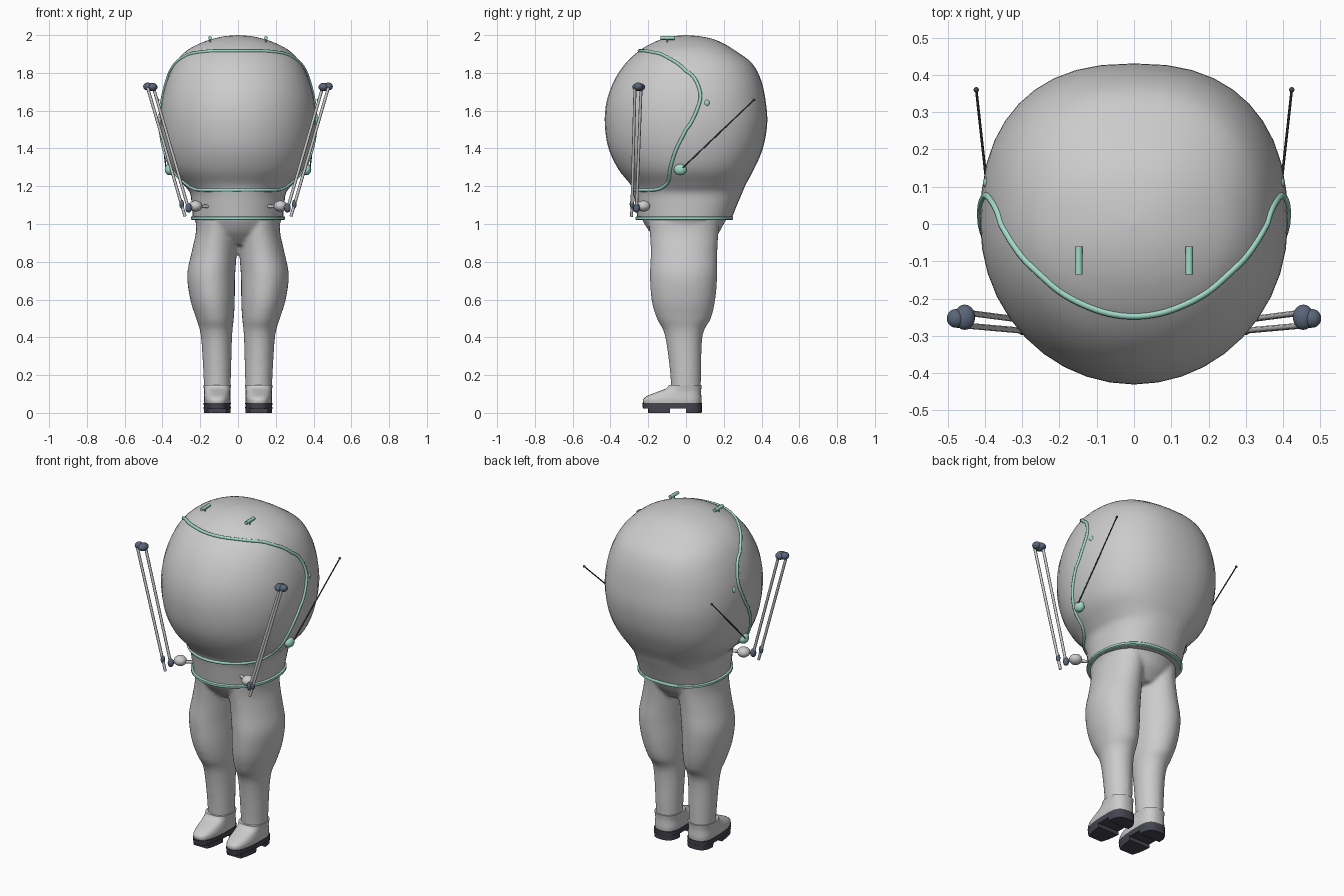
import bpy, bmesh, math
from mathutils import Vector, Matrix

if "Cube" in bpy.data.objects:
    bpy.data.objects.remove(bpy.data.objects["Cube"])


def material(name, rgb):
    m = bpy.data.materials.new(name)
    m.diffuse_color = (*rgb, 1)
    m.use_nodes = True
    m.node_tree.nodes["Principled BSDF"].inputs["Base Color"].default_value = m.diffuse_color
    return m


GREEN = material("mint trim", (0.36, 0.70, 0.58))
NAVY = material("dark blue", (0.10, 0.13, 0.19))
BLACK = material("sole rubber", (0.06, 0.06, 0.08))


def finish(name, bm, mat=None, smooth=True):
    bmesh.ops.recalc_face_normals(bm, faces=bm.faces)
    me = bpy.data.meshes.new(name)
    bm.to_mesh(me)
    bm.free()
    ob = bpy.data.objects.new(name, me)
    bpy.context.collection.objects.link(ob)
    if mat:
        me.materials.append(mat)
    if smooth:
        bpy.context.view_layer.objects.active = ob
        bpy.ops.object.select_all(action='DESELECT')
        ob.select_set(True)
        bpy.ops.object.shade_smooth_by_angle(angle=math.radians(40))
    return ob


def spline(rows, sub):
    """Catmull-Rom through rows of numbers."""
    out = []
    for i in range(len(rows) - 1):
        a, b, c, d = rows[max(i - 1, 0)], rows[i], rows[i + 1], rows[min(i + 2, len(rows) - 1)]
        for k in range(sub):
            t = k / sub
            out.append([0.5 * (2 * q + (r - p) * t + (2 * p - 5 * q + 4 * r - s) * t * t
                               + (3 * q - p - 3 * r + s) * t ** 3)
                        for p, q, r, s in zip(a, b, c, d)])
    return out + [list(rows[-1])]


def ring_point(row, ang, n_front=2.0, n_back=2.4):
    """row = z, centre x, half width, front y, back y; angle 0 is the front."""
    z, cx, w, yf, yb = row
    s, c = math.sin(ang), math.cos(ang)
    e = 2 / (n_front if c >= 0 else n_back)
    x = math.copysign(abs(s) ** e, s) * w
    y = abs(c) ** e * (yf if c >= 0 else yb)
    return Vector((cx + x, y, z))


def loft(bm, rows, seg=40, **kw):
    loops = [[bm.verts.new(ring_point(r, 2 * math.pi * i / seg, **kw)) for i in range(seg)] for r in rows]
    for a, b in zip(loops, loops[1:]):
        for i in range(seg):
            j = (i + 1) % seg
            bm.faces.new((a[i], a[j], b[j], b[i]))
    bm.faces.new(loops[0])
    bm.faces.new(loops[-1])


def tube(name, pts, r, mat=None, cyclic=False):
    cu = bpy.data.curves.new(name, 'CURVE')
    cu.dimensions = '3D'
    cu.bevel_depth = r
    cu.bevel_resolution = 2
    cu.use_fill_caps = True
    sp = cu.splines.new('POLY')
    sp.points.add(len(pts) - 1)
    for p, q in zip(sp.points, pts):
        p.co = (*q, 1)
    sp.use_cyclic_u = cyclic
    if mat:
        cu.materials.append(mat)
    ob = bpy.data.objects.new(name, cu)
    bpy.context.collection.objects.link(ob)


def blobs(name, parts, mat=None):
    """Ellipsoids given as (centre, radii)."""
    bm = bmesh.new()
    for c, r in parts:
        bmesh.ops.create_uvsphere(bm, u_segments=20, v_segments=12, radius=1,
                                  matrix=Matrix.Translation(c) @ Matrix.Diagonal((*r, 1)))
    return finish(name, bm, mat)


# Egg-shaped body with its waist
BODY = spline([(1.02, 0, .238, -.255, .238), (1.10, 0, .245, -.268, .27), (1.165, 0, .255, -.28, .298),
               (1.21, 0, .29, -.295, .317), (1.29, 0, .358, -.358, .36), (1.40, 0, .396, -.410, .407),
               (1.53, 0, .412, -.430, .430), (1.65, 0, .405, -.420, .422), (1.76, 0, .377, -.380, .398),
               (1.85, 0, .334, -.320, .350), (1.915, 0, .275, -.250, .265), (1.955, 0, .205, -.185, .200),
               (1.98, 0, .135, -.125, .140), (1.994, 0, .07, -.065, .07), (2.0, 0, .004, -.004, .004)], 4)
bm = bmesh.new()
loft(bm, BODY)
finish("body", bm)


def on_body(ang, z):
    for a, b in zip(BODY, BODY[1:]):
        if a[0] <= z <= b[0]:
            t = (z - a[0]) / (b[0] - a[0])
            return ring_point([p + (q - p) * t for p, q in zip(a, b)], ang)


# Trim around the face panel: (angle from front, height)
half = spline([(0, 1.917), (15, 1.917), (30, 1.916), (45, 1.91), (60, 1.90), (72, 1.878), (82, 1.85),
               (90, 1.81), (95, 1.76), (97.5, 1.68), (95, 1.60), (90, 1.50), (83, 1.40), (77, 1.30),
               (72, 1.225), (61, 1.188), (45, 1.18), (25, 1.18), (0, 1.18)], 4)
right = [on_body(math.radians(a), z) for a, z in half]
left = [Vector((-p.x, p.y, p.z)) for p in reversed(right[1:-1])]
tube("face_panel_trim", right + left, .009, GREEN, True)

# Waist ring
bm = bmesh.new()
loft(bm, [(1.021, 0, .243, -.262, .243), (1.025, 0, .25, -.268, .25),
          (1.037, 0, .25, -.268, .25), (1.041, 0, .243, -.262, .247)], 48)
finish("waist_ring", bm, GREEN)

# Hips and legs fused into one smooth skin
LEG = [(.06, .11, .068, -.078, .078), (.2, .11, .073, -.083, .08), (.41, .114, .083, -.112, .088),
       (.5, .122, .100, -.155, .132), (.6, .135, .118, -.183, .155), (.73, .142, .127, -.191, .166),
       (.85, .126, .12, -.187, .166), (.95, .112, .112, -.192, .172), (1.03, .11, .11, -.2, .18)]
HIPS = [(.89, 0, .12, -.12, .12), (.95, 0, .20, -.185, .172), (1.0, 0, .222, -.22, .2),
        (1.04, 0, .237, -.24, .225)]
bm = bmesh.new()
for s in (1, -1):
    loft(bm, spline([(z, s * c, w, f, b) for z, c, w, f, b in LEG], 4), 32, n_back=2.0)
loft(bm, spline(HIPS, 3), 32, n_back=2.0)
legs = finish("legs", bm)
rm = legs.modifiers.new("fuse", 'REMESH')
rm.mode = 'VOXEL'
rm.voxel_size = .01
rm.use_smooth_shade = True
sm = legs.modifiers.new("soften", 'SMOOTH')
sm.factor = .5
sm.iterations = 6

for s, side in ((1, "right"), (-1, "left")):
    fx = .11 * s

    # Boot upper
    bm = bmesh.new()
    loft(bm, spline([(.045, fx, .068, -.225, .08), (.07, fx, .071, -.228, .082), (.09, fx, .070, -.205, .081),
                     (.112, fx, .069, -.15, .08), (.13, fx, .071, -.105, .081),
                     (.147, fx, .074, -.09, .083)], 3), 32, n_front=2.7)
    finish(side + "_boot", bm)

    # Sole with separate toe and heel pads
    bm = bmesh.new()
    for lo, hi, y0, y1 in ((.022, .052, -1, 1), (0, .03, -.20, -.085), (0, .03, .0, 1)):
        first = len(bm.verts)
        loft(bm, [(lo, fx, .070, -.228, .083), (hi, fx, .072, -.232, .085)], 40, n_front=2.7, n_back=2.7)
        bm.verts.ensure_lookup_table()
        for v in bm.verts[first:]:
            v.co.y = min(max(v.co.y, y0), y1)
    bmesh.ops.dissolve_degenerate(bm, dist=1e-5, edges=bm.edges)
    finish(side + "_sole", bm, BLACK)

    # Arm: shoulder ball, elbow, twin rods, fist
    tube(side + "_shoulder_shaft", [(s * .13, -.18, 1.095), (s * .25, -.25, 1.09)], .009)
    blobs(side + "_shoulder_ball", [((s * .225, -.225, 1.095), (.036, .036, .029))])
    blobs(side + "_elbow", [((s * .262, -.262, 1.085), (.017, .017, .025)),
                            ((s * .298, -.286, 1.105), (.012, .012, .024))], NAVY)
    tube(side + "_inner_rod", [(s * .262, -.262, 1.08), (s * .447, -.238, 1.72)], .008)
    tube(side + "_outer_rod", [(s * .280, -.288, 1.04), (s * .298, -.286, 1.10), (s * .478, -.270, 1.72)], .008)
    blobs(side + "_fist", [((s * .454, -.25, 1.725), (.028, .034, .022)),
                           ((s * .478, -.253, 1.728), (.024, .025, .021))], NAVY)

    # Antenna on a round mount, and a small side stud
    blobs(side + "_antenna_mount", [((s * .362, -.03, 1.288), (.026, .034, .030))], GREEN)
    tube(side + "_antenna", [(s * .380, -.03, 1.285), (s * .423, .36, 1.657)], .0035, BLACK)
    blobs(side + "_antenna_tip", [((s * .423, .36, 1.657), (.007, .007, .007))], BLACK)
    blobs(side + "_side_stud", [((s * .393, .11, 1.64), (.012, .015, .018))], GREEN)

    # Small bar on a stem on top of the head
    tube(side + "_top_stem", [(s * .148, -.10, 1.94), (s * .148, -.10, 1.985)], .004, GREEN)
    tube(side + "_top_bar", [(s * .148, -.135, 1.985), (s * .148, -.06, 1.985)], .010, GREEN)
